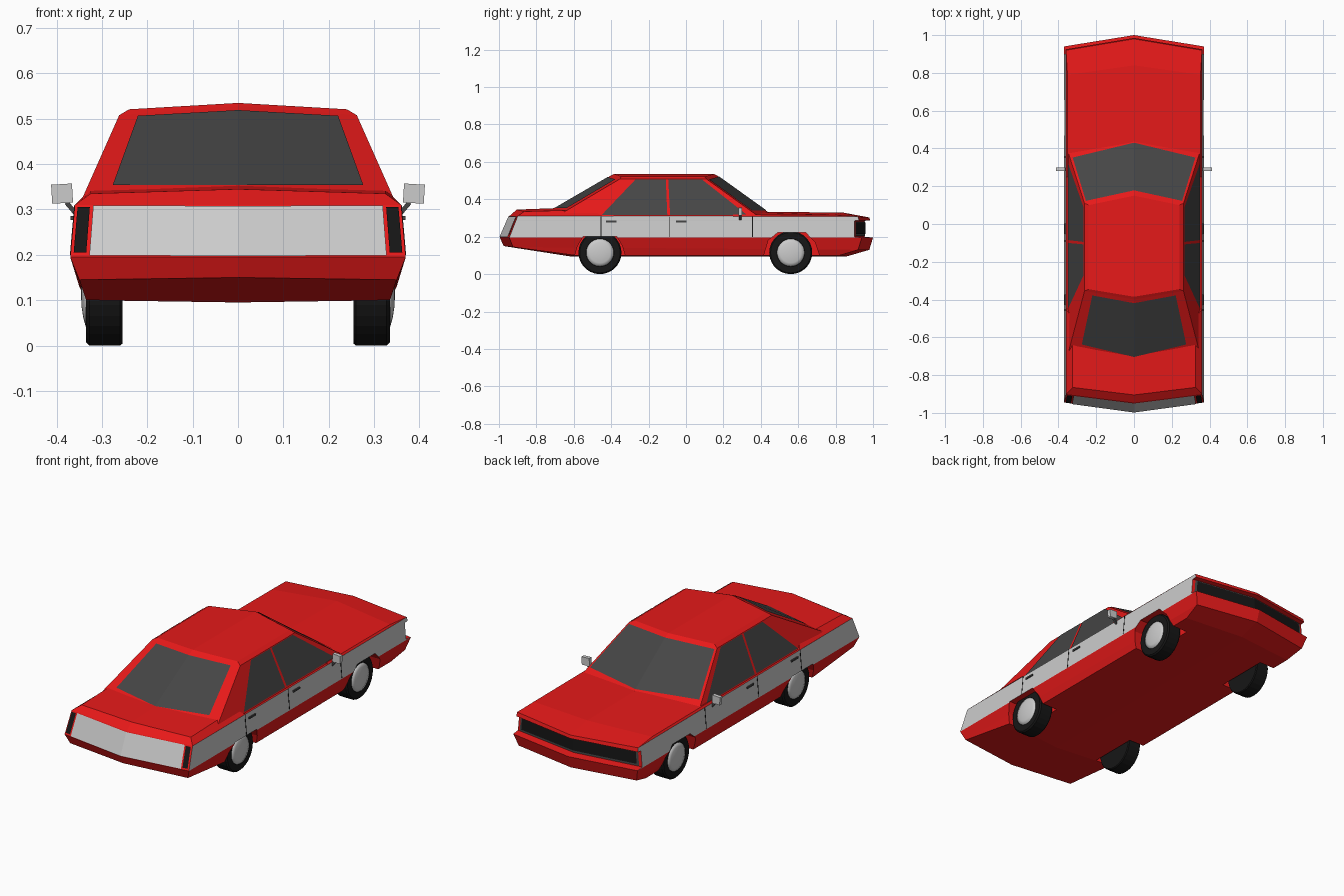
import bpy, bmesh, math
from mathutils import Vector as V

if "Cube" in bpy.data.objects:
    bpy.data.objects.remove(bpy.data.objects["Cube"])


def material(name, c):
    m = bpy.data.materials.new(name)
    m.diffuse_color = (*c, 1)
    m.use_nodes = True
    m.node_tree.nodes["Principled BSDF"].inputs["Base Color"].default_value = m.diffuse_color
    return m


RED = material("red_paint", (0.8, 0.01, 0.01))
GREY = material("grey_trim", (0.8, 0.8, 0.8))
GLASS = material("dark_glass", (0.06, 0.06, 0.06))
BLACK = material("black", (0.008, 0.008, 0.008))


def make(name, verts, faces, mats=(), fix=True):
    me = bpy.data.meshes.new(name)
    me.from_pydata([tuple(v) for v in verts], [], faces)
    for m in mats:
        me.materials.append(m)
    if fix:
        bm = bmesh.new()
        bm.from_mesh(me)
        bmesh.ops.recalc_face_normals(bm, faces=bm.faces)
        bm.to_mesh(me)
        bm.free()
    ob = bpy.data.objects.new(name, me)
    bpy.context.collection.objects.link(ob)
    return ob


def ring(hw, t, f):
    """Six-sided plan outline; t and f are (centre y, corner y, centre z, corner z)."""
    return [V((0, t[0], t[2])), V((hw, t[1], t[3])), V((hw, f[1], f[3])),
            V((0, f[0], f[2])), V((-hw, f[1], f[3])), V((-hw, t[1], t[3]))]


def loft(name, rings, mats):
    verts = [p for r in rings for p in r]
    faces = [(6*i+j, 6*i+(j+1) % 6, 6*i+6+(j+1) % 6, 6*i+6+j)
             for i in range(len(rings)-1) for j in range(6)]
    k = 6 * (len(rings)-1)
    faces += [(3, 2, 1, 0), (5, 4, 3, 0), (k, k+1, k+2, k+3), (k, k+3, k+4, k+5)]
    return make(name, verts, faces, mats)


def panel(name, pts, mat, off=0.004):
    """Flat panel and its mirror image, lifted slightly off the body."""
    pts = [V(p) for p in pts]
    n = (pts[1]-pts[0]).cross(pts[2]-pts[0]).normalized()
    mid = sum(pts, V()) / len(pts)
    if n.dot(mid - V((0, 0, 0.2))) < 0:
        pts.reverse()
        n = -n
    pts = [p + n*off if p.x > 1e-5 else V((0, p.y + math.copysign(off, n.y), p.z)) for p in pts]
    k = len(pts)
    both = pts + [V((-p.x, p.y, p.z)) for p in reversed(pts)]
    make(name, both, [tuple(range(k)), tuple(range(k, 2*k))], (mat,), False)


def patch(q, u0, u1, v0, v1):
    """Sub-rectangle of quad (low centre, low corner, high corner, high centre)."""
    at = lambda u, v: q[0].lerp(q[1], u).lerp(q[3].lerp(q[2], u), v)
    return [at(u0, v0), at(u1, v0), at(u1, v1), at(u0, v1)]


def box(name, c, s, mats=(), rz=0):
    bm = bmesh.new()
    bmesh.ops.create_cube(bm, size=1)
    me = bpy.data.meshes.new(name)
    bm.to_mesh(me)
    bm.free()
    for m in mats:
        me.materials.append(m)
    ob = bpy.data.objects.new(name, me)
    ob.location, ob.scale, ob.rotation_euler = c, s, (0, rz, 0)
    bpy.context.collection.objects.link(ob)


def lathe(name, profile, side, y, mats=(), n=28, z=0.115):
    verts = [(side*x, y + r*math.cos(2*math.pi*i/n), z + r*math.sin(2*math.pi*i/n))
             for r, x in profile for i in range(n)]
    faces = [(a*n+i, a*n+(i+1) % n, a*n+n+(i+1) % n, a*n+n+i)
             for a in range(len(profile)-1) for i in range(n)]
    k = n * (len(profile)-1)
    faces += [tuple(range(n)), tuple(range(k, k+n))]
    return make(name, verts, faces, mats)


# lower body with bumpers and recessed nose
def tail(f):
    return (-0.995+0.05*f, -0.945+0.045*f, 0.195+0.115*f, 0.195+0.115*f)


R = [ring(0.335, (-0.62, -0.59, 0.095, 0.10), (0.86, 0.82, 0.095, 0.10)),
     ring(0.350, (-0.975, -0.925, 0.15, 0.145), (0.98, 0.92, 0.13, 0.13)),
     ring(0.370, tail(0), (1.0, 0.94, 0.195, 0.195)),
     ring(0.3696, tail(0.04), (0.955, 0.90, 0.20, 0.20)),
     ring(0.362, tail(0.78), (0.955, 0.90, 0.285, 0.285)),
     ring(0.362, tail(0.8), (0.985, 0.925, 0.287, 0.287)),
     ring(0.360, tail(1), (0.98, 0.92, 0.303, 0.308))]
body = loft("body", R, (RED, GREY))
for p in body.data.polygons:        # grey side stripe
    if abs(p.normal.x) > 0.9 and p.center.z > 0.196 and abs(p.center.x) > 0.3:
        p.material_index = 1

# wheel arches
arches = [[(0.41, 0.08), (0.44, 0.18), (0.49, 0.222), (0.64, 0.222), (0.69, 0.17), (0.72, 0.08)],
          [(-0.60, 0.08), (-0.58, 0.15), (-0.55, 0.2), (-0.37, 0.2), (-0.34, 0.15), (-0.32, 0.08)]]
cv, cf = [], []
for prof in arches:
    for s in (1, -1):
        b = len(cv)
        cv += [(s*x, y, z) for x in (0.245, 0.42) for y, z in prof]
        cf += [tuple(b+i for i in range(6)), tuple(b+6+i for i in range(6))]
        cf += [(b+i, b+(i+1) % 6, b+6+(i+1) % 6, b+6+i) for i in range(6)]
cutter = make("arch_cutter", cv, cf, (RED,))
cutter.hide_render = True
cutter.display_type = 'WIRE'
mod = body.modifiers.new("arches", 'BOOLEAN')
mod.object, mod.operation, mod.solver = cutter, 'DIFFERENCE', 'EXACT'

# hood and trunk lid
loft("hood", [ring(0.36, (0.25, 0.25, 0.303, 0.308), (0.98, 0.92, 0.303, 0.308)),
              ring(0.352, (0.25, 0.25, 0.335, 0.318), (0.84, 0.79, 0.329, 0.316))], (RED,))
loft("trunk", [ring(0.36, (-0.945, -0.90, 0.31, 0.31), (-0.45, -0.45, 0.31, 0.31)),
               ring(0.325, (-0.905, -0.865, 0.345, 0.335), (-0.5, -0.5, 0.36, 0.345))], (RED,))

# cabin
C = [ring(0.35, (-0.775, -0.69, 0.31, 0.31), (0.469, 0.385, 0.31, 0.31)),
     ring(0.262, (-0.40, -0.355, 0.528, 0.508), (0.165, 0.11, 0.528, 0.508)),
     ring(0.24, (-0.385, -0.345, 0.535, 0.521), (0.15, 0.10, 0.535, 0.521))]
loft("cabin", C, (RED,))
panel("rear_window", patch([C[0][0], C[0][1], C[1][1], C[1][0]], 0, 0.83, 0.2, 0.96), GLASS)
panel("windshield", patch([C[0][3], C[0][2], C[1][2], C[1][3]], 0, 0.96, 0.14, 0.97), GLASS)
for name, yz in (("rear_side_window", [(-0.45, 0.316), (-0.10, 0.316), (-0.108, 0.505), (-0.27, 0.505)]),
                 ("front_side_window", [(-0.085, 0.316), (0.325, 0.316), (0.085, 0.505), (-0.095, 0.505)])):
    panel(name, [(0.35 - (z-0.31)*0.444, y, z) for y, z in yz], GLASS, 0.003)

# tail panel, tail lights and grille
q = [R[2][0], R[2][1], R[6][1], R[6][0]]
panel("tail_panel", patch(q, 0, 0.885, 0.02, 0.98), GREY)
panel("tail_light", patch(q, 0.905, 0.98, 0.08, 0.95), BLACK)
q = [R[3][3], R[3][2], R[4][2], R[4][3]]
panel("grille_surround", patch(q, 0, 0.96, 0.03, 0.97), GLASS, 0.003)
panel("grille", patch(q, 0, 0.93, 0.16, 0.9), BLACK, 0.006)

for s in (1, -1):
    # door seams, handles and mirrors
    for y in (-0.455, -0.09, 0.355):
        box("door_seam", (s*0.3645, y, 0.254), (0.003, 0.004, 0.11), (BLACK,), -s*0.087)
    for y in (-0.40, -0.025):
        box("door_handle", (s*0.365, y, 0.281), (0.008, 0.055, 0.009), (GLASS,))
    box("mirror_stem", (s*0.367, 0.29, 0.302), (0.01, 0.012, 0.035), (GLASS,), s*0.7)
    box("mirror", (s*0.388, 0.29, 0.335), (0.046, 0.02, 0.042), (), s*0.06)
    # wheels
    for y in (-0.46, 0.56):
        lathe("tire", [(0.07, 0.255), (0.111, 0.255), (0.115, 0.26), (0.115, 0.328),
                       (0.108, 0.335), (0.075, 0.335), (0.07, 0.328)], s, y, (BLACK,))
        hub = lathe("hubcap", [(0.074, 0.325), (0.073, 0.336), (0.055, 0.341),
                               (0.03, 0.345), (0.008, 0.346)], s, y)
        hub.data.shade_smooth()
